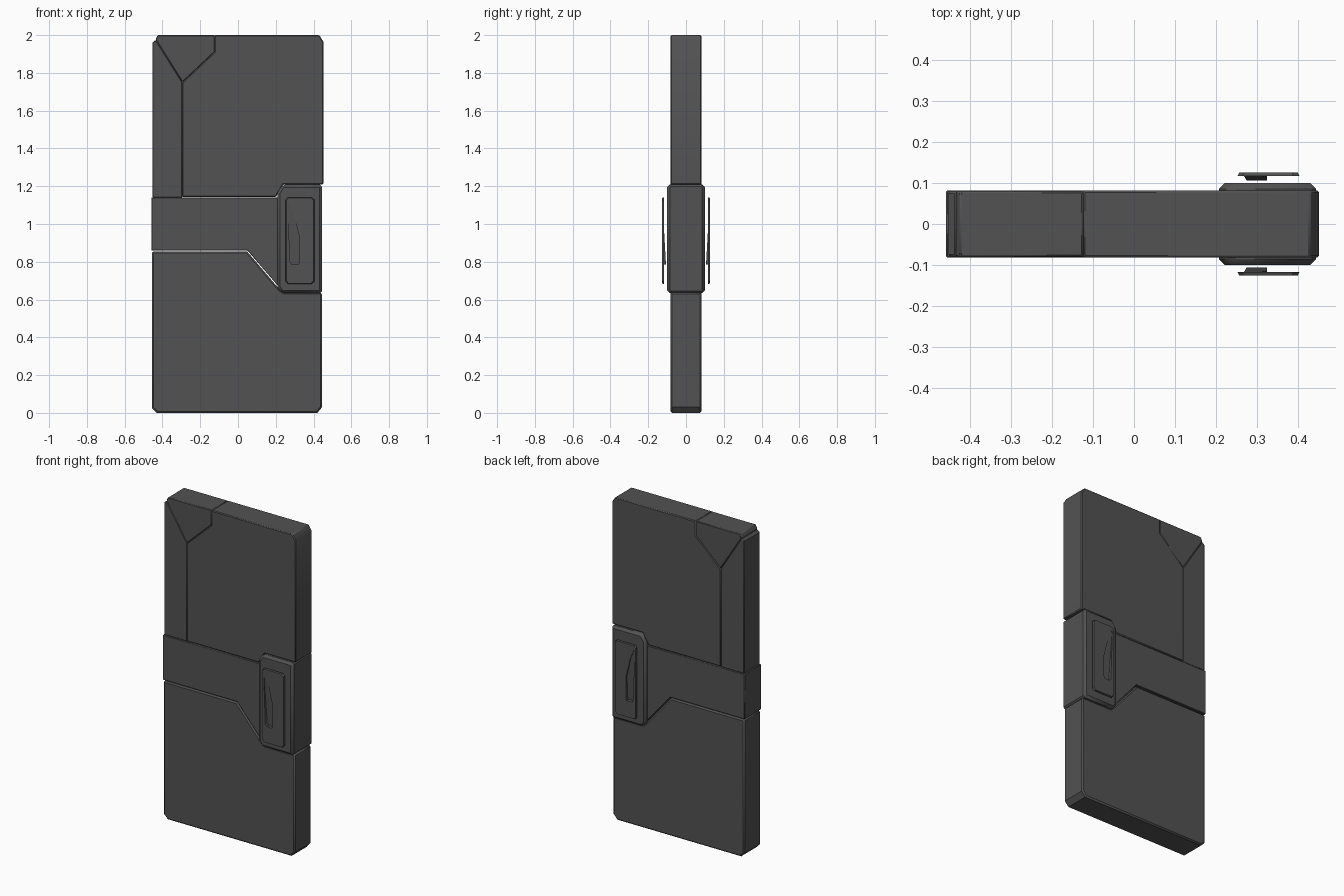
import bpy, bmesh

if "Cube" in bpy.data.objects:
    bpy.data.objects.remove(bpy.data.objects["Cube"])

grey = bpy.data.materials.new("dark_grey")
grey.diffuse_color = (0.085, 0.085, 0.085, 1)
grey.use_nodes = True
grey.node_tree.nodes["Principled BSDF"].inputs["Base Color"].default_value = grey.diffuse_color


def finish(name, bm, bevel=0.0):
    bmesh.ops.recalc_face_normals(bm, faces=bm.faces)
    me = bpy.data.meshes.new(name)
    bm.to_mesh(me)
    bm.free()
    me.materials.append(grey)
    ob = bpy.data.objects.new(name, me)
    bpy.context.collection.objects.link(ob)
    if bevel:
        mod = ob.modifiers.new("edge_bevel", 'BEVEL')
        mod.width = bevel
        mod.segments = 1
        mod.limit_method = 'ANGLE'
        mod.angle_limit = 0.9
    bpy.context.view_layer.objects.active = ob
    ob.select_set(True)
    bpy.ops.object.shade_smooth_by_angle(angle=0.6)
    ob.select_set(False)
    return ob


def prism(name, pts, half, bevel=0.0):
    """Extrude an x-z outline symmetrically through y."""
    bm = bmesh.new()
    a = [bm.verts.new((x, -half, z)) for x, z in pts]
    b = [bm.verts.new((x, half, z)) for x, z in pts]
    bm.faces.new(a)
    bm.faces.new(b[::-1])
    for i in range(len(pts)):
        j = (i + 1) % len(pts)
        bm.faces.new((a[i], b[i], b[j], a[j]))
    return finish(name, bm, bevel)


# Upper door leaf and the frame strip and corner on its left
prism("upper_panel", [(-0.295, 1.143), (0.2, 1.143), (0.24, 1.21), (0.452, 1.21), (0.452, 1.965),
                      (0.43, 2.0), (-0.125, 2.0), (-0.125, 1.91), (-0.295, 1.75)], 0.082, 0.005)
prism("left_strip", [(-0.453, 1.14), (-0.294, 1.14), (-0.294, 1.75), (-0.435, 1.975), (-0.453, 1.96)],
      0.079, 0.004)
prism("corner_plate", [(-0.294, 1.75), (-0.124, 1.91), (-0.124, 2.0), (-0.425, 2.0),
                       (-0.437, 1.977)], 0.080, 0.004)

# Lower door leaf
prism("lower_panel", [(-0.43, 0), (0.42, 0), (0.445, 0.03), (0.445, 0.637), (0.24, 0.637),
                      (0.21, 0.665), (0.048, 0.855), (-0.455, 0.855), (-0.455, 0.025)], 0.081, 0.008)

# Band across the middle
prism("middle_band", [(-0.459, 0.86), (0.05, 0.86), (0.215, 0.668), (0.23, 1.14), (-0.459, 1.14)],
      0.082, 0.003)

# Lock housing
prism("lock_box", [(0.23, 0.635), (0.435, 0.635), (0.445, 0.645), (0.445, 1.198), (0.435, 1.208),
                   (0.235, 1.208), (0.208, 1.165), (0.208, 0.665)], 0.1, 0.014)

# Thin handle plates with a sloped finger slot, front and back
outer = [(0.268, 0.685), (0.386, 0.685), (0.4, 0.7), (0.4, 1.125),
         (0.386, 1.138), (0.268, 1.138), (0.257, 1.125), (0.257, 0.7)]
slot = [(0.285, 0.785), (0.32, 0.785), (0.325, 0.8), (0.325, 0.93),
        (0.295, 1.05), (0.27, 1.11), (0.265, 1.105), (0.275, 0.8)]
for name, s in (("front_handle_plate", -1), ("back_handle_plate", 1)):
    bm = bmesh.new()
    back = [bm.verts.new((0.328 + (x - 0.328) * 1.06, s * 0.117, 0.911 + (z - 0.911) * 1.015))
            for x, z in outer]
    rim = [bm.verts.new((x, s * 0.126, z)) for x, z in outer]
    lip = [bm.verts.new((x, s * 0.126, z)) for x, z in slot]
    floor = [bm.verts.new((x, s * (0.124 - 0.018 * (1.11 - z) / 0.325), z)) for x, z in slot]
    for lo, hi in ((back, rim), (rim, lip), (lip, floor)):
        for i in range(8):
            j = (i + 1) % 8
            bm.faces.new((lo[i], lo[j], hi[j], hi[i]))
    bm.faces.new(floor)
    finish(name, bm)
